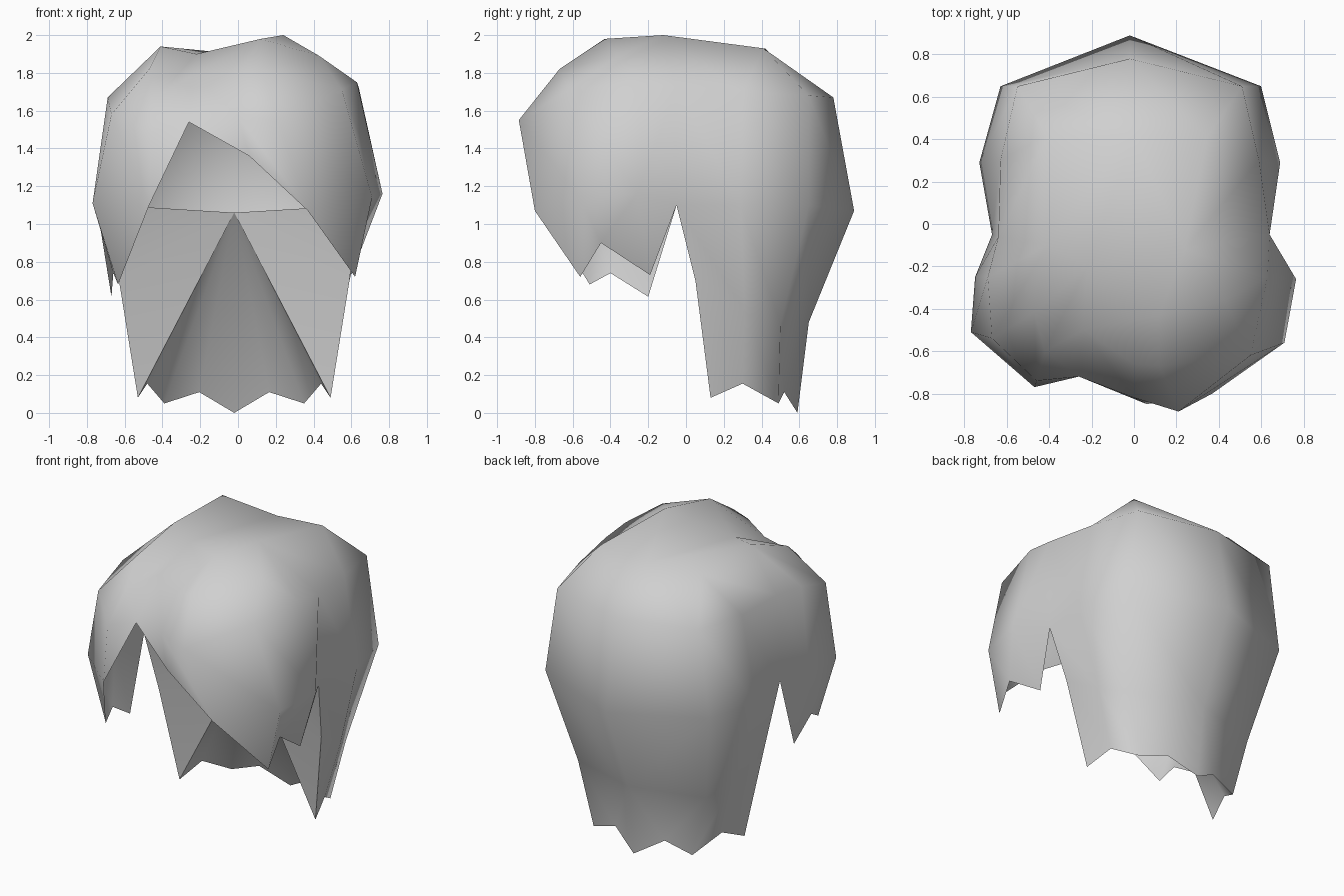
import bpy, bmesh

cube = bpy.data.objects.get("Cube")
if cube:
    bpy.data.objects.remove(cube, do_unlink=True)

GREY = (0.63, 0.63, 0.63, 1)
grey = bpy.data.materials.new("light grey")
grey.use_nodes = True
grey.diffuse_color = GREY
grey.node_tree.nodes["Principled BSDF"].inputs["Base Color"].default_value = GREY


def finish(bm, name):
    mesh = bpy.data.meshes.new(name)
    for f in bm.faces:
        f.smooth = True
    bm.to_mesh(mesh)
    bm.free()
    mesh.materials.append(grey)
    obj = bpy.data.objects.new(name, mesh)
    bpy.context.collection.objects.link(obj)


# Rings run from the fringe parting (0) round the left side, the back (8) and the right side
crown = [(-.24, -.50, 1.79), (0, -.66, 1.79), (.12, -.67, 1.82), (.43, -.36, 1.89), (.24, -.12, 2.0),
         (.345, .41, 1.93), (0, .42, 1.90), (-.41, .42, 1.93), (-.41, -.10, 1.94),
         (-.47, -.42, 1.82), (-.42, -.60, 1.68)]
crown_of = [0, 1, 2, 3, 4, 4, 5, 5, 6, 7, 7, 8, 8, 9, 10]

temple = [(-.26, -.72, 1.54), (0, -.82, 1.57), (.21, -.885, 1.55), (.55, -.62, 1.71), (.63, -.25, 1.75),
          (.64, -.05, 1.72), (.59, .30, 1.70), (.51, .65, 1.68), (-.02, .78, 1.67), (-.55, .65, 1.68),
          (-.63, .30, 1.67), (-.64, -.06, 1.67), (-.69, -.25, 1.67), (-.67, -.54, 1.58), (-.46, -.74, 1.48)]

# The widest ring has no vertex below the parting
ear = [None, (.06, -.85, 1.36), (.37, -.80, 1.07), (.71, -.56, 1.14), (.765, -.26, 1.16),
       (.64, -.05, 1.10), (.69, .29, 1.10), (.60, .65, 1.10), (-.02, .89, 1.07), (-.63, .65, 1.10),
       (-.73, .29, 1.10), (-.67, -.05, 1.10), (-.75, -.25, 1.11), (-.77, -.51, 1.11), (-.47, -.77, 1.10)]

# Side lock tips, front to back
tips_left = [(.62, -.56, .72), (.63, -.45, .90), (.60, -.19, .73)]
tips_right = [(-.635, -.51, .68), (-.66, -.40, .74), (-.67, -.20, .615)]

# Back hair half rows, mirrored about the middle of the head
MID = -.02
nape = [(.61, .05, .70), (.57, .31, .54), (.48, .50, .47), (0, .65, .48)]
hem = [(.51, .13, .08), (.46, .30, .155), (.37, .49, .05), (.185, .52, .11), (0, .59, 0)]


def sided(points, sign):
    return [(MID + sign * x, y, z) for x, y, z in points]


# Hair shell
bm = bmesh.new()


def row(points):
    return [bm.verts.new(p) if p else None for p in points]


def face(*verts):
    unique = list(dict.fromkeys(v for v in verts if v))
    if len(unique) > 2:
        bm.faces.new(unique)


def fan(hub, rim):
    for a, b in zip(rim, rim[1:]):
        face(hub, a, b)


# Top of the head: a raised quiff beside the groove of the parting
cr, te, ea = row(crown), row(temple), row(ear)
quiff, groove = row([(.12, -.43, 1.98), (-.22, -.20, 1.90)])
fan(quiff, [groove, cr[0], cr[1], cr[2], cr[3], cr[4], groove])
fan(groove, [cr[4], cr[6], cr[8], cr[9], cr[10], cr[0]])
face(cr[4], cr[5], cr[6])
face(cr[6], cr[7], cr[8])

# Sides of the dome, with the creases above the side notches split along the ridge
for i in range(15):
    j = (i + 1) % 15
    face(cr[crown_of[i]], te[i], te[j], cr[crown_of[j]])
    if i == 4:
        face(te[i], ea[i], te[j])
        face(ea[i], ea[j], te[j])
    elif i == 11:
        face(te[i], ea[j], te[j])
        face(te[i], ea[i], ea[j])
    else:
        face(te[i], ea[i], ea[j], te[j])

# Jagged side locks
for tips, (c0, c1, c2, c3) in ((tips_left, (2, 3, 4, 5)), (tips_right, (14, 13, 12, 11))):
    t = row(tips)
    face(ea[c0], t[0], ea[c1])
    face(ea[c1], t[0], t[1], ea[c2])
    face(ea[c2], t[1], t[2], ea[c3])

# Long back hair with zigzag hem
nape_mid, hem_mid = row(sided([nape[3], hem[4]], 1))
for sign, cols in ((1, (5, 6, 7, 8)), (-1, (11, 10, 9, 8))):
    n = row(sided(nape[:3], sign)) + [nape_mid]
    h = row(sided(hem[:4], sign)) + [hem_mid]
    for k in range(3):
        face(ea[cols[k]], n[k], n[k + 1], ea[cols[k + 1]])
    face(n[0], h[0], h[1], n[1])
    face(n[1], h[1], h[2], n[2])
    face(n[2], h[2], h[3])
    face(n[2], h[3], n[3])
    face(n[3], h[3], h[4])

bmesh.ops.recalc_face_normals(bm, faces=bm.faces[:])
if sum(f.normal.z for f in quiff.link_faces) < 0:
    bmesh.ops.reverse_faces(bm, faces=bm.faces[:])
finish(bm, "hair_shell")

# Underside closing the back hair, fanned from the middle of the neck line to the hem
bm = bmesh.new()
left = [ear[5]] + sided([nape[0]] + hem, 1)
right = sided(hem[3::-1] + [nape[0]], -1) + [ear[11]]
hub = bm.verts.new((MID, .13, 1.06))
rim = row(left + right)
fan(hub, rim)
for f in bm.faces:
    f.normal_update()
    if f.normal.y > 0:
        f.normal_flip()
# Keep the folds between the front panels and the hollow sharp
for v in (rim[2], rim[-3]):
    bm.edges.get((hub, v)).smooth = False
finish(bm, "back_hair_underside")
